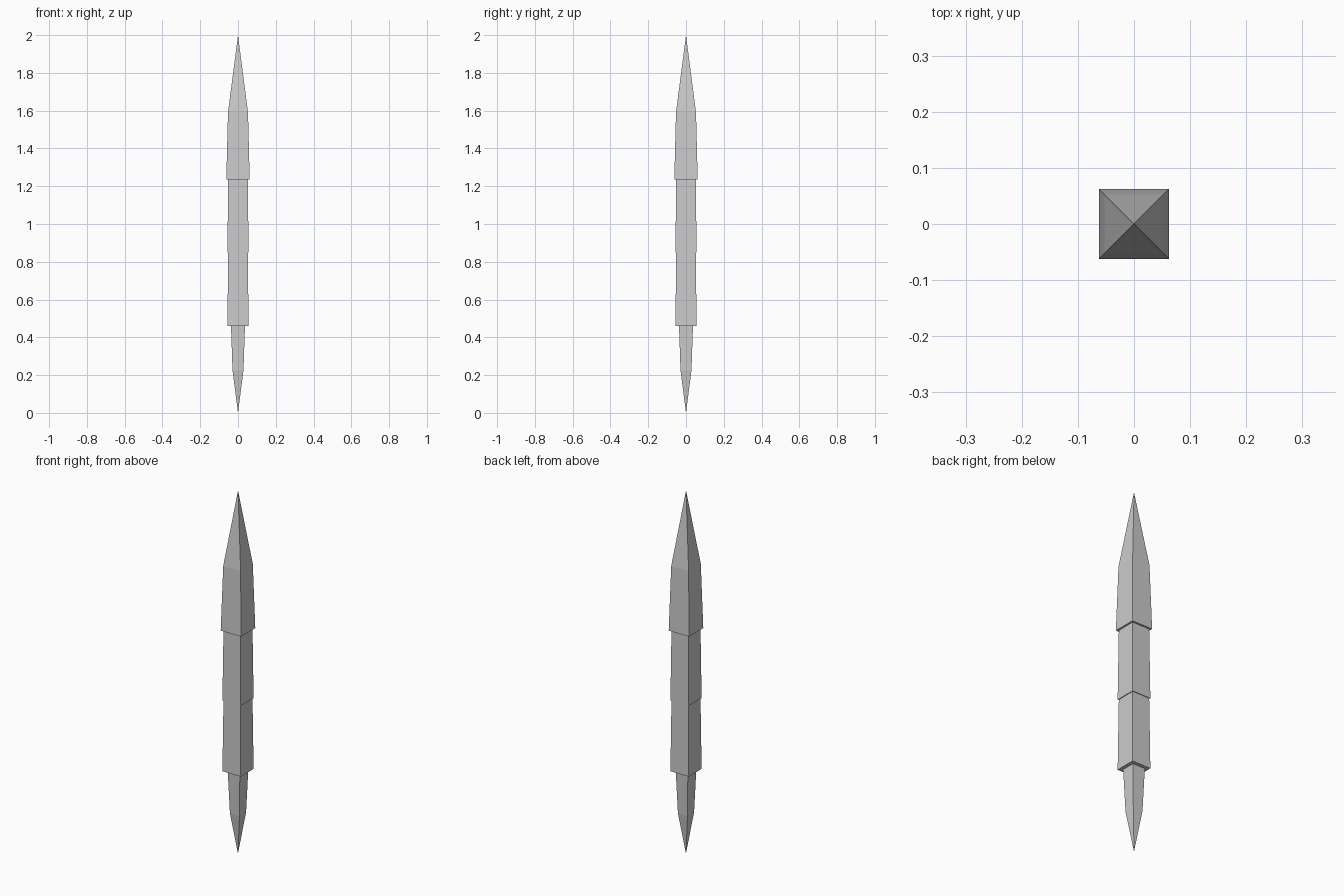
import bpy, bmesh

if "Cube" in bpy.data.objects:
    bpy.data.objects.remove(bpy.data.objects["Cube"])


def square_loft(name, rings):
    """Stack square rings (z, half width); zero width makes a point."""
    bm = bmesh.new()
    levels = []
    for z, h in rings:
        if h == 0:
            levels.append([bm.verts.new((0, 0, z))])
        else:
            levels.append([bm.verts.new((sx * h, sy * h, z))
                           for sx, sy in ((-1, -1), (1, -1), (1, 1), (-1, 1))])
    for low, high in zip(levels, levels[1:]):
        for i in range(4):
            j = (i + 1) % 4
            if len(low) == 1:
                bm.faces.new((low[0], high[j], high[i]))
            elif len(high) == 1:
                bm.faces.new((low[i], low[j], high[0]))
            else:
                bm.faces.new((low[i], low[j], high[j], high[i]))
    # Close the square ends
    for level in (levels[0], levels[-1]):
        if len(level) == 4:
            bm.faces.new(level)
    bmesh.ops.recalc_face_normals(bm, faces=bm.faces)
    mesh = bpy.data.meshes.new(name)
    bm.to_mesh(mesh)
    bm.free()
    obj = bpy.data.objects.new(name, mesh)
    bpy.context.collection.objects.link(obj)
    return obj


# Pointed tail
square_loft("tail_spike", [(0, 0), (0.225, 0.029), (0.46, 0.037)])

# Two tapered shaft sections, each flaring at its lower end
square_loft("lower_shaft", [(0.46, 0.056), (0.85, 0.052)])
square_loft("upper_shaft", [(0.85, 0.056), (1.235, 0.052)])

# Wider head with a pyramid point
square_loft("head_spike", [(1.235, 0.062), (1.59, 0.053), (2.0, 0)])
